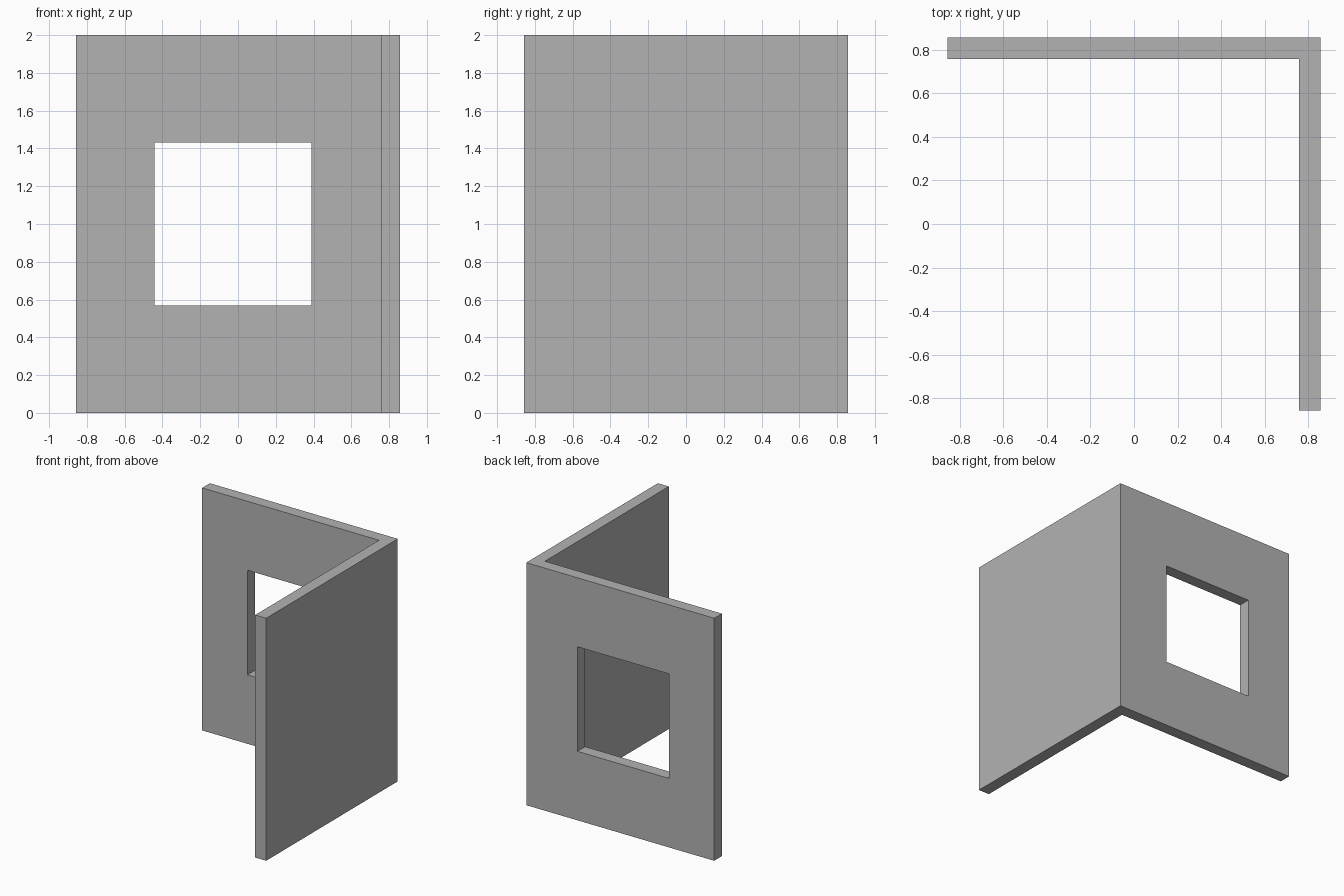
import bpy
import bmesh
from mathutils import Matrix, Vector

cube = bpy.data.objects.get("Cube")
if cube:
    bpy.data.objects.remove(cube, do_unlink=True)

HALF = 0.857      # half of the footprint
INNER = 0.757     # inside face of both walls
HEIGHT = 2.0

# Plain grey plaster
grey = bpy.data.materials.new("plain_grey")
grey.use_nodes = True
colour = (0.45, 0.45, 0.45, 1)
grey.diffuse_color = colour
grey.node_tree.nodes["Principled BSDF"].inputs["Base Color"].default_value = colour


def add_object(name, bm):
    bmesh.ops.recalc_face_normals(bm, faces=bm.faces)
    mesh = bpy.data.meshes.new(name)
    bm.to_mesh(mesh)
    bm.free()
    mesh.materials.append(grey)
    obj = bpy.data.objects.new(name, mesh)
    bpy.context.collection.objects.link(obj)
    return obj


# Corner walls: L-shaped plan raised to full height
plan = [(-HALF, HALF), (-HALF, INNER), (INNER, INNER),
        (INNER, -HALF), (HALF, -HALF), (HALF, HALF)]
bm = bmesh.new()
base = bm.faces.new([bm.verts.new((x, y, 0)) for x, y in plan])
raised = bmesh.ops.extrude_face_region(bm, geom=[base], use_keep_orig=True)
top = [v for v in raised["geom"] if isinstance(v, bmesh.types.BMVert)]
bmesh.ops.translate(bm, verts=top, vec=(0, 0, HEIGHT))
walls = add_object("corner_walls", bm)

# Window opening through the back wall
low, high = Vector((-0.443, 0.6, 0.569)), Vector((0.39, 1.0, 1.431))
bm = bmesh.new()
placement = Matrix.Translation((low + high) / 2) @ Matrix.Diagonal((*(high - low), 1))
bmesh.ops.create_cube(bm, size=1, matrix=placement)
cutter = add_object("window_cutter", bm)
cutter.hide_render = True
cutter.hide_viewport = True

cut = walls.modifiers.new("window_opening", "BOOLEAN")
cut.operation = "DIFFERENCE"
cut.solver = "EXACT"
cut.object = cutter
